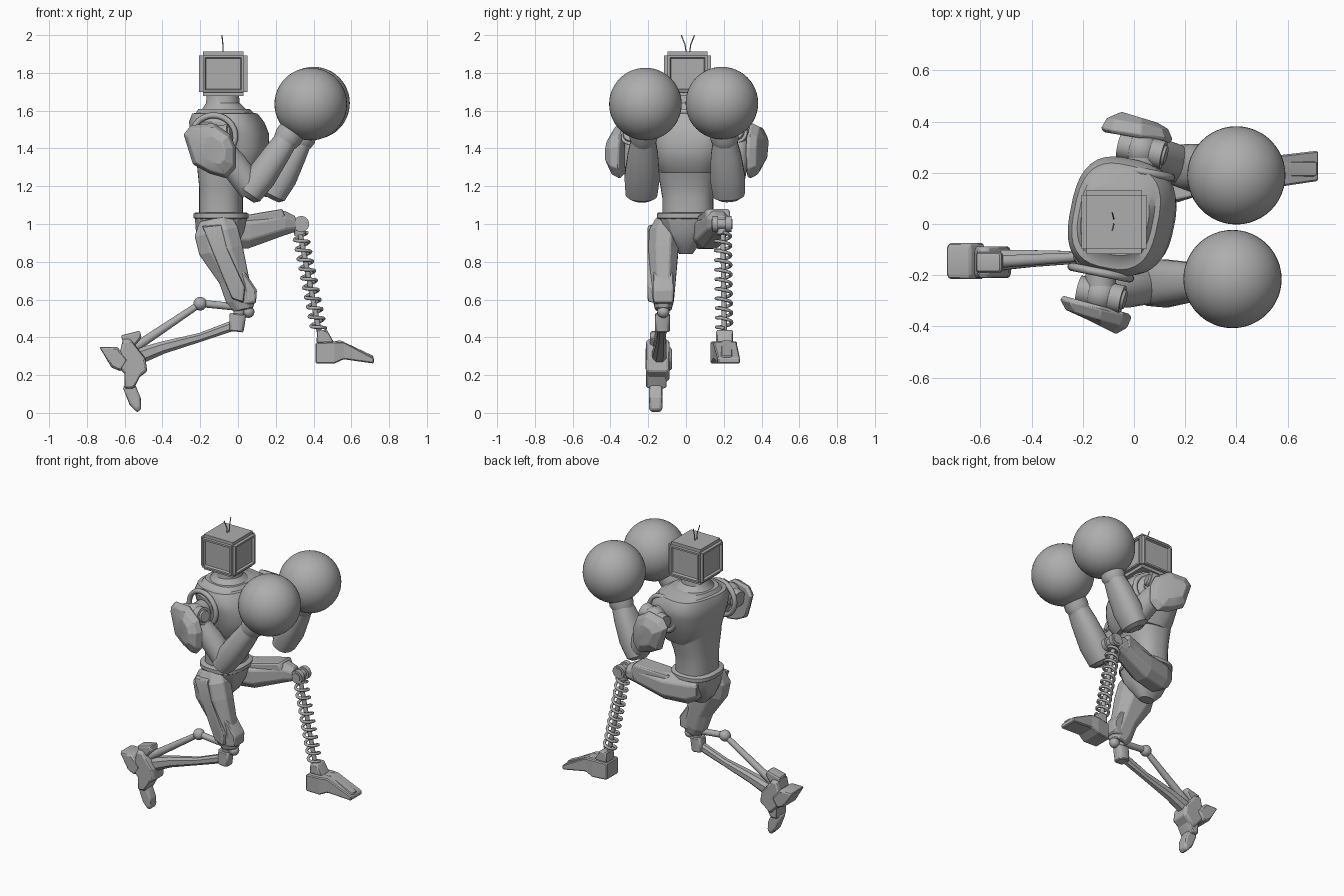
import bpy, bmesh
from math import sin, cos, pi, copysign
from mathutils import Vector, Matrix

if "Cube" in bpy.data.objects:
    bpy.data.objects.remove(bpy.data.objects["Cube"])

GREY = (0.42, 0.42, 0.42, 1)
metal = bpy.data.materials.new("grey_metal")
metal.use_nodes = True
metal.diffuse_color = GREY
metal.node_tree.nodes["Principled BSDF"].inputs["Base Color"].default_value = GREY


def finish(name, bm, angle=0.5, bevel=0):
    """Turn a bmesh into a shaded, coloured object."""
    bmesh.ops.recalc_face_normals(bm, faces=bm.faces)
    me = bpy.data.meshes.new(name)
    bm.to_mesh(me)
    bm.free()
    me.materials.append(metal)
    ob = bpy.data.objects.new(name, me)
    bpy.context.collection.objects.link(ob)
    if bevel:
        mod = ob.modifiers.new("bevel", "BEVEL")
        mod.width = bevel
        mod.limit_method = "ANGLE"
    bpy.ops.object.select_all(action="DESELECT")
    ob.select_set(True)
    bpy.context.view_layer.objects.active = ob
    if angle:
        bpy.ops.object.shade_smooth_by_angle(angle=angle)
    return ob


def bridge(bm, rings):
    """Skin a list of equal vertex rings and cap the ends."""
    n = len(rings[0])
    for a, b in zip(rings, rings[1:]):
        for i in range(n):
            j = (i + 1) % n
            bm.faces.new((a[i], a[j], b[j], b[i]))
    bm.faces.new(rings[0])
    bm.faces.new(rings[-1])


def sweep(name, stations, n=12, power=1.0, twist=0, angle=0.6, bevel=0, axis=None):
    """Loft of (x, y, z, half width, half depth) stations along one axis."""
    ends = [Vector(s[:3]) for s in (stations[0], stations[-1])]
    t = Vector(axis) if axis else (ends[1] - ends[0]).normalized()
    ref = Vector((0, 1, 0)) if abs(t.y) < 0.8 else Vector((0, 0, 1))
    side = (ref - t * ref.dot(t)).normalized()
    side.rotate(Matrix.Rotation(twist, 3, t))
    up = side.cross(t)
    bm = bmesh.new()
    rings = []
    for x, y, z, w, d in stations:
        ring = []
        for i in range(n):
            a = 2 * pi * (i + 0.5) / n
            c, s = cos(a), sin(a)
            c, s = copysign(abs(c) ** power, c), copysign(abs(s) ** power, s)
            ring.append(bm.verts.new(Vector((x, y, z)) + side * w * c + up * d * s))
        rings.append(ring)
    bridge(bm, rings)
    return finish(name, bm, angle, bevel)


def rod(name, p, q, r, r2=None, n=16):
    return sweep(name, [(*p, r, r), (*q, r2 or r, r2 or r)], n)


def ball(name, p, r, seg=24):
    bm = bmesh.new()
    bmesh.ops.create_uvsphere(bm, u_segments=seg, v_segments=seg // 2, radius=r,
                              matrix=Matrix.Translation(p))
    return finish(name, bm, 1.0)


def plate(name, outline, layers, lean=0, bevel=0.006):
    """Side-view outline (x, z) stacked over (y, scale) layers."""
    cx = sum(p[0] for p in outline) / len(outline)
    cz = sum(p[1] for p in outline) / len(outline)
    bm = bmesh.new()
    bridge(bm, [[bm.verts.new((cx + (x - cx) * s, y + lean * (x - cx), cz + (z - cz) * s))
                 for x, z in outline] for y, s in layers])
    return finish(name, bm, 0.3, bevel)


def tube(name, pts, r, closed=False):
    cu = bpy.data.curves.new(name, "CURVE")
    cu.dimensions = "3D"
    cu.bevel_depth = r
    cu.bevel_resolution = 2
    cu.use_fill_caps = True
    sp = cu.splines.new("POLY")
    sp.points.add(len(pts) - 1)
    for point, co in zip(sp.points, pts):
        point.co = (*co, 1)
    sp.use_cyclic_u = closed
    cu.materials.append(metal)
    ob = bpy.data.objects.new(name, cu)
    bpy.context.collection.objects.link(ob)


# Head: rounded box with recessed panels on its sides
bm = bmesh.new()
bmesh.ops.create_cube(bm, matrix=Matrix.Translation((-0.078, 0.008, 1.795))
                      @ Matrix.Diagonal((0.255, 0.25, 0.235, 1)))
bm.normal_update()
walls = [f for f in bm.faces if abs(f.normal.z) < 0.5]
bmesh.ops.bevel(bm, geom=bm.edges[:], offset=0.02, segments=2, affect="EDGES")
bm.normal_update()
walls = [f for f in bm.faces if f.calc_area() > 0.03 and abs(f.normal.z) < 0.5]
bmesh.ops.inset_individual(bm, faces=walls, thickness=0.016, depth=0)
bmesh.ops.inset_individual(bm, faces=walls, thickness=0.008, depth=-0.014)
finish("head", bm, 0.3)
for s, side in ((1, "left"), (-1, "right")):
    tube(side + "_antenna", [(-0.08, 0.01 + s * 0.008, 1.9), (-0.08, 0.01 + s * 0.015, 1.95),
                             (-0.085, 0.01 + s * 0.035, 2.0)], 0.003)

# Torso: slim waist, chest armour turned at the shoulders, neck
UP = (0, 0, 1)
sweep("waist", [(-0.09, 0.01, 1.03, 0.135, 0.115), (-0.09, 0.01, 1.14, 0.135, 0.115),
                (-0.085, 0.01, 1.2, 0.145, 0.12), (-0.07, 0.01, 1.3, 0.165, 0.145),
                (-0.05, 0.02, 1.42, 0.18, 0.18)], 32, 0.8, -0.08, axis=UP)
sweep("chest", [(-0.04, 0.02, 1.27, 0.15, 0.14), (-0.035, 0.02, 1.33, 0.18, 0.18),
                (-0.035, 0.025, 1.4, 0.2, 0.195), (-0.045, 0.03, 1.48, 0.225, 0.2),
                (-0.06, 0.03, 1.54, 0.23, 0.19), (-0.07, 0.03, 1.585, 0.205, 0.165),
                (-0.07, 0.03, 1.588, 0.18, 0.145), (-0.075, 0.02, 1.61, 0.14, 0.13)],
      36, 0.72, -0.2, axis=UP)
sweep("neck", [(-0.07, 0.02, 1.58, 0.16, 0.14), (-0.075, 0.012, 1.61, 0.12, 0.115),
               (-0.08, 0.01, 1.64, 0.09, 0.09), (-0.08, 0.01, 1.69, 0.085, 0.085)],
      28, axis=UP)
sweep("belt", [(-0.09, 0.005, z, w, w - 0.015) for z, w in
               ((1.025, 0.15), (1.032, 0.16), (1.055, 0.16), (1.062, 0.15))], 28, 0.8, axis=UP)
sweep("pelvis", [(-0.1, 0, 0.84, 0.035, 0.05), (-0.1, 0, 0.89, 0.07, 0.1),
                 (-0.095, 0, 0.96, 0.125, 0.13), (-0.09, 0, 1.03, 0.15, 0.14)],
      16, 0.8, axis=UP, angle=0.4)

# Arms: armhole rim, shoulder joint, pad, upper arm, forearm and round glove
ARMS = (("left", 1, (0.03, 0.29, 1.47), (0.2, 0.225, 1.18), (0.335, 0.205, 1.45), (0.4, 0.19, 1.64), -0.15),
        ("right", -1, (-0.13, -0.275, 1.46), (0.075, -0.235, 1.18), (0.265, -0.225, 1.46), (0.385, -0.215, 1.635), -0.25))
PAD = [(-0.14, 0.09), (-0.1, 0.14), (0.02, 0.15), (0.11, 0.09), (0.14, 0.02),
       (0.14, -0.09), (0.09, -0.145), (0.0, -0.12), (-0.09, -0.07)]
for side, s, shoulder, elbow, wrist, glove, lean in ARMS:
    sh, el, wr, gl = (Vector(p) for p in (shoulder, elbow, wrist, glove))
    rim = Vector((sh.x, sh.y - s * 0.085, 1.465))
    tube(side + "_armhole_rim", [rim + Vector((cos(a) * 0.115, -0.2 * cos(a) * 0.115, sin(a) * 0.11))
                                 for a in (2 * pi * i / 32 for i in range(32))], 0.016, True)
    axle = Vector((0.085, -0.02, 0.015))
    ball(side + "_shoulder_ball", sh, 0.068)
    rod(side + "_shoulder_axle", sh - axle, sh + axle, 0.055, n=24)
    rod(side + "_axle_cap", sh + axle, sh + axle * 1.12, 0.04, 0.035, 24)
    rod(side + "_shoulder_socket", sh, sh - Vector((0, s * 0.13, 0)), 0.06, n=20)
    plate(side + "_shoulder_pad", [(sh.x - 0.02 + x, 1.385 + z) for x, z in PAD],
          [(sh.y + s * 0.045, 0.92), (sh.y + s * 0.06, 1), (sh.y + s * 0.1, 0.86), (sh.y + s * 0.125, 0.5)],
          lean, 0.004)
    mid = sh.lerp(el, 0.5)
    sweep(side + "_upper_arm", [(*sh, 0.05, 0.05), (*mid, 0.072, 0.075), (*el, 0.075, 0.07)], 20)
    low = el + (el - wr).normalized() * 0.05
    sweep(side + "_forearm", [(*low, 0.055, 0.045), (*low.lerp(wr, 0.06), 0.085, 0.068),
                              (*el.lerp(wr, 0.25), 0.094, 0.08), (*el.lerp(wr, 0.7), 0.08, 0.07),
                              (*wr, 0.062, 0.06)], 20, 0.85)
    sweep(side + "_glove_cuff", [(*el.lerp(wr, 0.9), 0.065, 0.065), (*wr, 0.075, 0.075),
                                 (*wr.lerp(gl, 0.25), 0.072, 0.072), (*wr.lerp(gl, 0.55), 0.12, 0.12)], 24)
    ball(side + "_glove", gl, 0.192, 48)

# Right leg: kneeling, faceted thigh, thin shin with piston, toes down
sweep("right_thigh", [(-0.12, -0.1, 1.03, 0.06, 0.09), (-0.115, -0.115, 0.96, 0.085, 0.125),
                      (-0.09, -0.12, 0.86, 0.085, 0.125), (-0.02, -0.12, 0.7, 0.07, 0.085),
                      (0.015, -0.12, 0.6, 0.06, 0.085), (0.03, -0.12, 0.545, 0.045, 0.055)],
      8, 0.85, axis=(0.2, 0, -0.98), angle=0, bevel=0.006)
plate("right_thigh_panel", [(-0.19, 0.99), (-0.09, 1.0), (-0.06, 0.88), (0.04, 0.66), (0.03, 0.58), (-0.03, 0.6), (-0.14, 0.86)],
      [(-0.16, 1), (-0.2, 0.96), (-0.205, 0.85)], -0.0, 0.004)
plate("right_knee_guard", [(0.0, 0.78), (0.04, 0.74), (0.1, 0.65), (0.095, 0.58), (0.03, 0.57)],
      [(-0.175, 0.9), (-0.16, 1), (-0.08, 1), (-0.065, 0.9)])
ball("right_knee_ball", (0.055, -0.12, 0.535), 0.032)
rod("right_knee_pin", (0.02, -0.12, 0.6), (-0.005, -0.125, 0.48), 0.03)
sweep("right_knee_block", [(0.0, -0.125, 0.525, 0.04, 0.045), (-0.01, -0.125, 0.43, 0.04, 0.04)], 12, 0.6, bevel=0.006)
sweep("right_shin", [(0.01, -0.125, 0.475, 0.025, 0.03), (-0.2, -0.13, 0.4, 0.025, 0.025),
                     (-0.4, -0.135, 0.345, 0.035, 0.035), (-0.58, -0.145, 0.28, 0.045, 0.05)], 8, 0.8, angle=0.3)
rod("right_piston_arm", (0.0, -0.125, 0.56), (-0.2, -0.128, 0.58), 0.02)
ball("right_piston_joint", (-0.2, -0.128, 0.578), 0.036)
rod("right_piston", (-0.2, -0.128, 0.578), (-0.57, -0.15, 0.33), 0.018, 0.026)


def foot_part(name, outline, y, w, narrow=0.9):
    plate(name, outline, [(y - w, narrow), (y - w * 0.7, 1), (y + w * 0.7, 1), (y + w, narrow)])


foot_part("right_ankle", [(-0.61, 0.39), (-0.57, 0.39), (-0.49, 0.29), (-0.48, 0.22), (-0.56, 0.16), (-0.64, 0.25)], -0.15, 0.062)
foot_part("right_heel", [(-0.735, 0.35), (-0.64, 0.35), (-0.58, 0.28), (-0.62, 0.22), (-0.67, 0.24)], -0.145, 0.07)
foot_part("right_heel_fin", [(-0.62, 0.41), (-0.52, 0.435), (-0.51, 0.4), (-0.55, 0.35), (-0.6, 0.34)], -0.15, 0.04)
foot_part("right_instep", [(-0.6, 0.27), (-0.5, 0.23), (-0.55, 0.13), (-0.6, 0.13)], -0.157, 0.055)
foot_part("right_toe", [(-0.61, 0.135), (-0.56, 0.18), (-0.54, 0.14), (-0.515, 0.08), (-0.512, 0.02), (-0.535, 0.002), (-0.575, 0.045)], -0.16, 0.036, 0.8)

# Left leg: raised thigh, knee hinge, coil spring shin, wedge foot
sweep("left_thigh", [(-0.17, 0.09, 0.97, 0.06, 0.07), (-0.1, 0.1, 0.96, 0.085, 0.1),
                     (0.05, 0.13, 0.96, 0.085, 0.095), (0.24, 0.17, 1.005, 0.065, 0.07),
                     (0.3, 0.185, 1.0, 0.05, 0.045)], 8, 0.85, angle=0, bevel=0.006, axis=(0.98, 0.2, 0))
plate("left_thigh_panel", [(0.0, 1.04), (0.235, 1.08), (0.25, 1.04), (0.24, 0.98), (0.0, 0.93)],
      [(0.085, 0.9), (0.1, 1), (0.2, 1), (0.215, 0.9)], 0.2)
rod("left_knee_pin", (0.335, 0.135, 1.0), (0.335, 0.245, 1.0), 0.028)
for y in (0.155, 0.225):
    rod("left_knee_disc", (0.335, y - 0.015, 1.0), (0.335, y + 0.015, 1.0), 0.042, n=20)
top, low = Vector((0.325, 0.195, 0.97)), Vector((0.43, 0.203, 0.43))
rod("left_spring_core", top, low, 0.014)
rod("left_spring_cap", top, top.lerp(low, 0.05), 0.032)
turns, steps = 10, 20
tube("left_spring", [top.lerp(low, 0.04 + 0.94 * i / (turns * steps))
                     + Vector((cos(a) * 0.036, sin(a) * 0.04, 0.2 * cos(a) * 0.036))
                     for i in range(turns * steps + 1) for a in (2 * pi * i / steps,)], 0.009)
foot_part("left_ankle", [(0.415, 0.37), (0.42, 0.44), (0.47, 0.44), (0.51, 0.37)], 0.205, 0.045)
sweep("left_foot", [(0.41, 0.195, 0.315, 0.07, 0.06), (0.51, 0.2, 0.317, 0.08, 0.063),
                    (0.56, 0.205, 0.325, 0.07, 0.05), (0.72, 0.222, 0.276, 0.067, 0.021)],
      4, 1.0, axis=(1, 0, 0), angle=0, bevel=0.006).scale = (1, 1, 1)
for v in bpy.data.objects["left_foot"].data.vertices:
    # square section: push the four corners out to full width and height
    x = v.co.x
    v.co.y = 0.2 + (v.co.y - 0.2) * 1.25
    v.co.z = 0.31 + (v.co.z - 0.31) * 1.3 if x < 0.7 else v.co.z
foot_part("left_foot_ridge", [(0.5, 0.375), (0.54, 0.385), (0.72, 0.3), (0.71, 0.285), (0.52, 0.34)], 0.215, 0.03)
